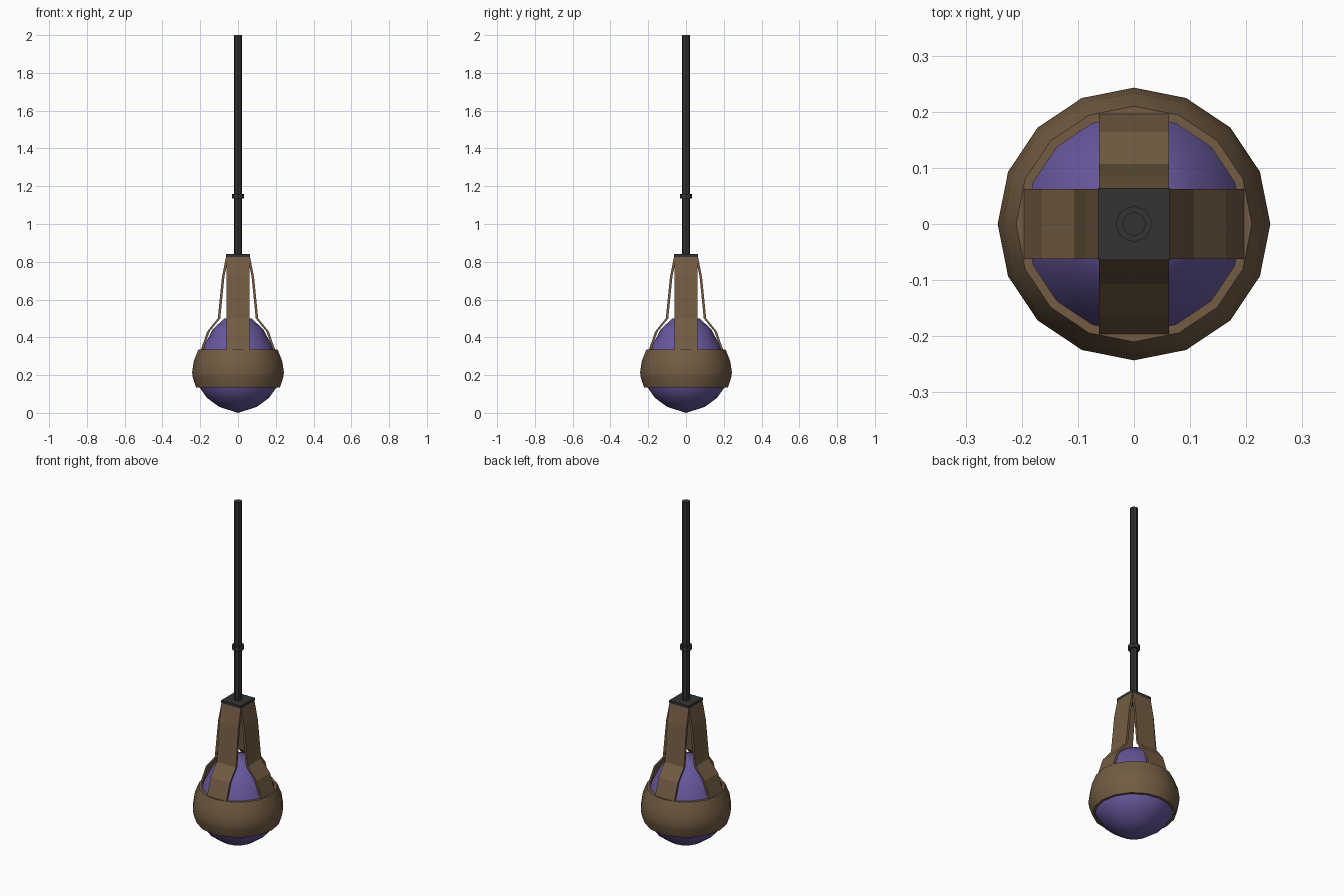
import bpy, bmesh, math

cube = bpy.data.objects.get("Cube")
if cube:
    bpy.data.objects.remove(cube, do_unlink=True)


def material(name, rgb):
    m = bpy.data.materials.new(name)
    m.use_nodes = True
    m.diffuse_color = (*rgb, 1)
    m.node_tree.nodes["Principled BSDF"].inputs["Base Color"].default_value = (*rgb, 1)
    return m


wood = material("brown wood", (0.17, 0.108, 0.056))
glass = material("purple glass", (0.14, 0.098, 0.34))
metal = material("dark metal", (0.034, 0.034, 0.035))


def finish(name, bm, mat, smooth=True):
    bmesh.ops.recalc_face_normals(bm, faces=bm.faces)
    mesh = bpy.data.meshes.new(name)
    bm.to_mesh(mesh)
    bm.free()
    mesh.materials.append(mat)
    obj = bpy.data.objects.new(name, mesh)
    bpy.context.collection.objects.link(obj)
    if smooth:
        bpy.ops.object.select_all(action='DESELECT')
        obj.select_set(True)
        bpy.context.view_layer.objects.active = obj
        bpy.ops.object.shade_smooth_by_angle(angle=math.radians(40))
    return obj


def lathe(name, profile, sides, mat, closed=False, smooth=True):
    """Revolve (radius, height) points around the z axis."""
    bm = bmesh.new()
    verts = [bm.verts.new((r, 0, z)) for r, z in profile]
    pairs = list(zip(verts, verts[1:]))
    if closed:
        pairs.append((verts[-1], verts[0]))
    edges = [bm.edges.new(p) for p in pairs]
    bmesh.ops.spin(bm, geom=verts + edges, cent=(0, 0, 0), axis=(0, 0, 1),
                   angle=math.tau, steps=sides, use_duplicate=False)
    bmesh.ops.remove_doubles(bm, verts=bm.verts, dist=0.0005)
    return finish(name, bm, mat, smooth)


# Glass globe
lathe("globe", [(0, 0), (0.1, 0.032), (0.165, 0.08), (0.204, 0.135), (0.217, 0.21),
                (0.21, 0.27), (0.186, 0.345), (0.135, 0.44), (0.075, 0.498), (0, 0.515)],
      16, glass)

# Wooden band around the globe
lathe("band", [(0.222, 0.135), (0.239, 0.185), (0.243, 0.215), (0.234, 0.275), (0.21, 0.335),
               (0.194, 0.335), (0.222, 0.27), (0.229, 0.215), (0.208, 0.135)],
      16, wood, closed=True)

# Four bent slats rising from the band to the cap
outer = [(0.198, 0.33), (0.164, 0.43), (0.107, 0.5), (0.085, 0.72), (0.063, 0.828)]
half_width, thickness = 0.062, 0.013
strip = outer + [(r - thickness, z) for r, z in reversed(outer)]
count = len(strip)
for i, side in enumerate(("left", "back", "right", "front")):
    bm = bmesh.new()
    c, s = math.cos(i * math.pi / 2), math.sin(i * math.pi / 2)
    rows = [[bm.verts.new((r * c - w * s, r * s + w * c, z)) for r, z in strip]
            for w in (-half_width, half_width)]
    for k in range(count):
        n = (k + 1) % count
        bm.faces.new((rows[0][k], rows[0][n], rows[1][n], rows[1][k]))
    for row in rows:
        for k in range(len(outer) - 1):
            bm.faces.new((row[k], row[k + 1], row[count - 2 - k], row[count - 1 - k]))
    finish(side + "_slat", bm, wood, smooth=False)

# Square cap
bm = bmesh.new()
bmesh.ops.create_cube(bm, size=1)
for v in bm.verts:
    v.co = (v.co.x * 0.128, v.co.y * 0.128, 0.834 + v.co.z * 0.016)
finish("cap", bm, metal, smooth=False)

# Hanging rod and its collar
lathe("rod", [(0, 0.835), (0.022, 0.835), (0.022, 2), (0, 2)], 8, metal, smooth=False)
lathe("collar", [(0, 1.135), (0.033, 1.135), (0.033, 1.16), (0, 1.16)], 8, metal, smooth=False)
